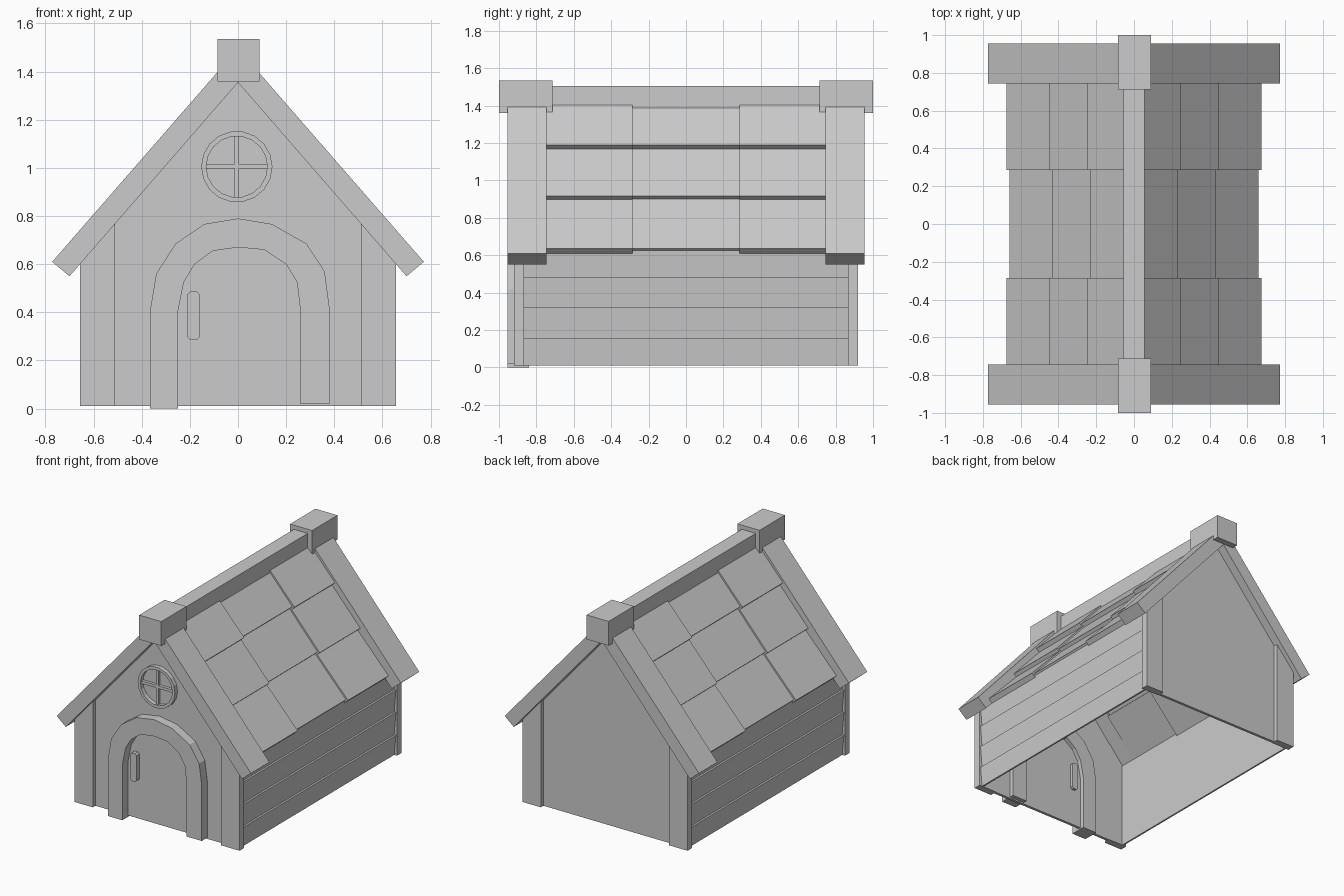
import bpy, bmesh, math

if "Cube" in bpy.data.objects:
    bpy.data.objects.remove(bpy.data.objects["Cube"])


def finish(name, bm):
    bmesh.ops.recalc_face_normals(bm, faces=bm.faces)
    mesh = bpy.data.meshes.new(name)
    bm.to_mesh(mesh)
    bm.free()
    bpy.context.collection.objects.link(bpy.data.objects.new(name, mesh))


def prism(name, profile, y0, y1):
    """Extrude an (x, z) profile from y0 to y1."""
    bm = bmesh.new()
    face = bm.faces.new([bm.verts.new((x, y0, z)) for x, z in profile])
    new = bmesh.ops.extrude_face_region(bm, geom=[face])["geom"]
    verts = [v for v in new if isinstance(v, bmesh.types.BMVert)]
    bmesh.ops.translate(bm, verts=verts, vec=(0, y1 - y0, 0))
    finish(name, bm)


def box(name, x0, x1, y0, y1, z0, z1):
    prism(name, [(x0, z0), (x1, z0), (x1, z1), (x0, z1)], y0, y1)


def ring(name, cx, cz, r_in, r_out, y0, y1, n):
    bm = bmesh.new()
    rows = []
    for i in range(n):
        a = 2 * math.pi * i / n
        rows.append([bm.verts.new((cx + r * math.cos(a), y, cz + r * math.sin(a)))
                     for r, y in ((r_in, y0), (r_out, y0), (r_out, y1), (r_in, y1))])
    for i in range(n):
        p, q = rows[i], rows[(i + 1) % n]
        for j in range(4):
            k = (j + 1) % 4
            bm.faces.new((p[j], p[k], q[k], q[j]))
    finish(name, bm)


def mirror(profile, s):
    return [(x * s, z) for x, z in profile]


# Gable walls
gable = [(-0.635, 0.01), (0.635, 0.01), (0.635, 0.635), (0, 1.375), (-0.635, 0.635)]
prism("front_wall", gable, -0.89, -0.87)
prism("back_wall", gable, 0.87, 0.89)

for s, side in ((1, "right"), (-1, "left")):
    # Corner posts, cut to the roof slope
    post = [(0.51, 0.01), (0.656, 0.01), (0.656, 0.615), (0.51, 0.785)]
    prism(f"front_post_{side}", mirror(post, s), -0.92, -0.867)
    prism(f"back_post_{side}", mirror(post, s), 0.867, 0.92)

    # Side planks, each leaning out at its top edge
    levels = [0.01, 0.155, 0.32, 0.48, 0.635]
    for i in range(4):
        lo, hi = levels[i], levels[i + 1]
        plank = [(0.622, lo), (0.634, lo), (0.648, hi), (0.622, hi)]
        prism(f"side_plank_{side}_{i + 1}", mirror(plank, s), -0.87, 0.87)

    # Wide end boards of the roof
    board = [(0, 1.355), (0, 1.496), (0.772, 0.61), (0.70, 0.55)]
    prism(f"front_roof_board_{side}", mirror(board, s), -0.955, -0.745)
    prism(f"back_roof_board_{side}", mirror(board, s), 0.745, 0.955)

    # Overlapping roof shingles, middle column set slightly lower
    rows = [((0.03, 1.43), (0.25, 1.19)),
            ((0.215, 1.18), (0.45, 0.917)),
            ((0.415, 0.914), (0.675, 0.635))]
    columns = [(-0.745, -0.285, 0), (-0.285, 0.285, 0.014), (0.285, 0.745, 0)]
    for c, (y0, y1, drop) in enumerate(columns):
        for r, ((xa, za), (xb, zb)) in enumerate(rows):
            length = math.hypot(xb - xa, zb - za)
            nx, nz = (za - zb) / length, (xb - xa) / length
            t = 0.038
            xa2, xb2 = xa - drop, xb - drop * 1.2
            shingle = [(xa2, za), (xb2, zb), (xb2 - nx * t, zb - nz * t),
                       (xa2 - nx * t, za - nz * t)]
            prism(f"shingle_{side}_{c + 1}_{r + 1}", mirror(shingle, s), y0, y1)

# Ridge beam with square end caps
box("ridge_beam", -0.055, 0.055, -0.75, 0.75, 1.37, 1.505)
box("front_ridge_cap", -0.085, 0.09, -1.0, -0.713, 1.36, 1.535)
box("back_ridge_cap", -0.085, 0.09, 0.713, 1.0, 1.36, 1.535)

# Arched door frame, passing through the front wall
outer = [(-0.365, 0), (-0.365, 0.41), (-0.34, 0.56), (-0.26, 0.685), (-0.14, 0.767), (0, 0.79),
         (0.14, 0.767), (0.285, 0.685), (0.36, 0.57), (0.38, 0.42), (0.38, 0.02)]
inner = [(-0.25, 0), (-0.25, 0.4), (-0.225, 0.525), (-0.18, 0.6), (-0.105, 0.655), (0, 0.67),
         (0.11, 0.66), (0.2, 0.6), (0.245, 0.525), (0.26, 0.4), (0.26, 0.02)]
prism("door_frame", outer + inner[::-1], -0.955, -0.84)

# Door handle with clipped corners
x0, x1, z0, z1, c = -0.21, -0.16, 0.285, 0.487, 0.012
prism("door_handle", [(x0 + c, z0), (x1 - c, z0), (x1, z0 + c), (x1, z1 - c),
                      (x1 - c, z1), (x0 + c, z1), (x0, z1 - c), (x0, z0 + c)], -0.925, -0.85)

# Round window with cross bars
ring("window_frame", -0.005, 1.005, 0.127, 0.148, -0.92, -0.86, 18)
box("window_bar_vertical", -0.015, 0.005, -0.912, -0.865, 0.877, 1.133)
box("window_bar_horizontal", -0.133, 0.123, -0.911, -0.864, 0.997, 1.017)
